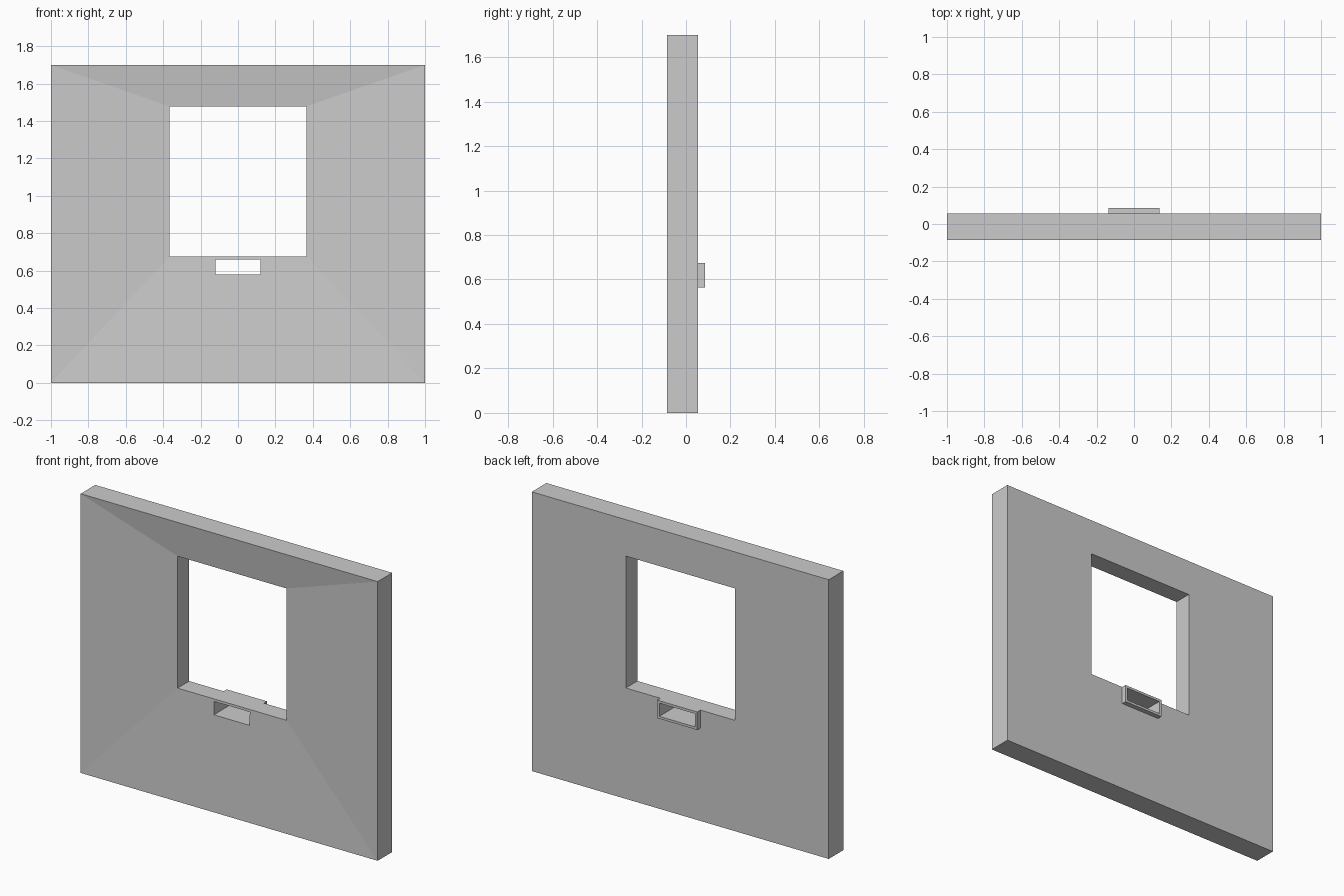
import bpy, bmesh

if "Cube" in bpy.data.objects:
    bpy.data.objects.remove(bpy.data.objects["Cube"])


def rect(x, z0, z1, y):
    return [(-x, y, z0), (x, y, z0), (x, y, z1), (-x, y, z1)]


def ring_object(name, loops):
    """Closed ring: bridges each rectangle to the next, last back to first."""
    bm = bmesh.new()
    rows = [[bm.verts.new(p) for p in loop] for loop in loops]
    for a, b in zip(rows, rows[1:] + rows[:1]):
        for i in range(4):
            j = (i + 1) % 4
            bm.faces.new((a[i], a[j], b[j], b[i]))
    bmesh.ops.recalc_face_normals(bm, faces=bm.faces)
    mesh = bpy.data.meshes.new(name)
    bm.to_mesh(mesh)
    bm.free()
    obj = bpy.data.objects.new(name, mesh)
    bpy.context.collection.objects.link(obj)
    return obj


FRONT, FRONT_INNER, BACK, LIP = -0.085, -0.057, 0.055, 0.085

# wall panel: front slopes inward to the window, back is flat
wall = ring_object("wall_panel", [
    rect(1.0, 0.0, 1.7, FRONT),
    rect(0.367, 0.675, 1.478, FRONT_INNER),
    rect(0.367, 0.675, 1.478, BACK),
    rect(1.0, 0.0, 1.7, BACK),
])

# slot through the wall under the window
bpy.ops.mesh.primitive_cube_add(size=1, location=(0, 0, 0.62))
cutter = bpy.context.object
cutter.name = "slot_cutter"
cutter.scale = (0.24, 0.4, 0.08)
cutter.hide_render = True
cut = wall.modifiers.new("slot", 'BOOLEAN')
cut.operation = 'DIFFERENCE'
cut.solver = 'EXACT'
cut.object = cutter
bpy.context.view_layer.objects.active = wall
bpy.ops.object.modifier_apply(modifier=cut.name)
bpy.data.objects.remove(cutter)

# thin rim around the slot on the back
ring_object("slot_rim", [
    rect(0.135, 0.565, 0.675, BACK),
    rect(0.135, 0.565, 0.675, LIP),
    rect(0.12, 0.58, 0.66, LIP),
    rect(0.12, 0.58, 0.66, BACK),
])
